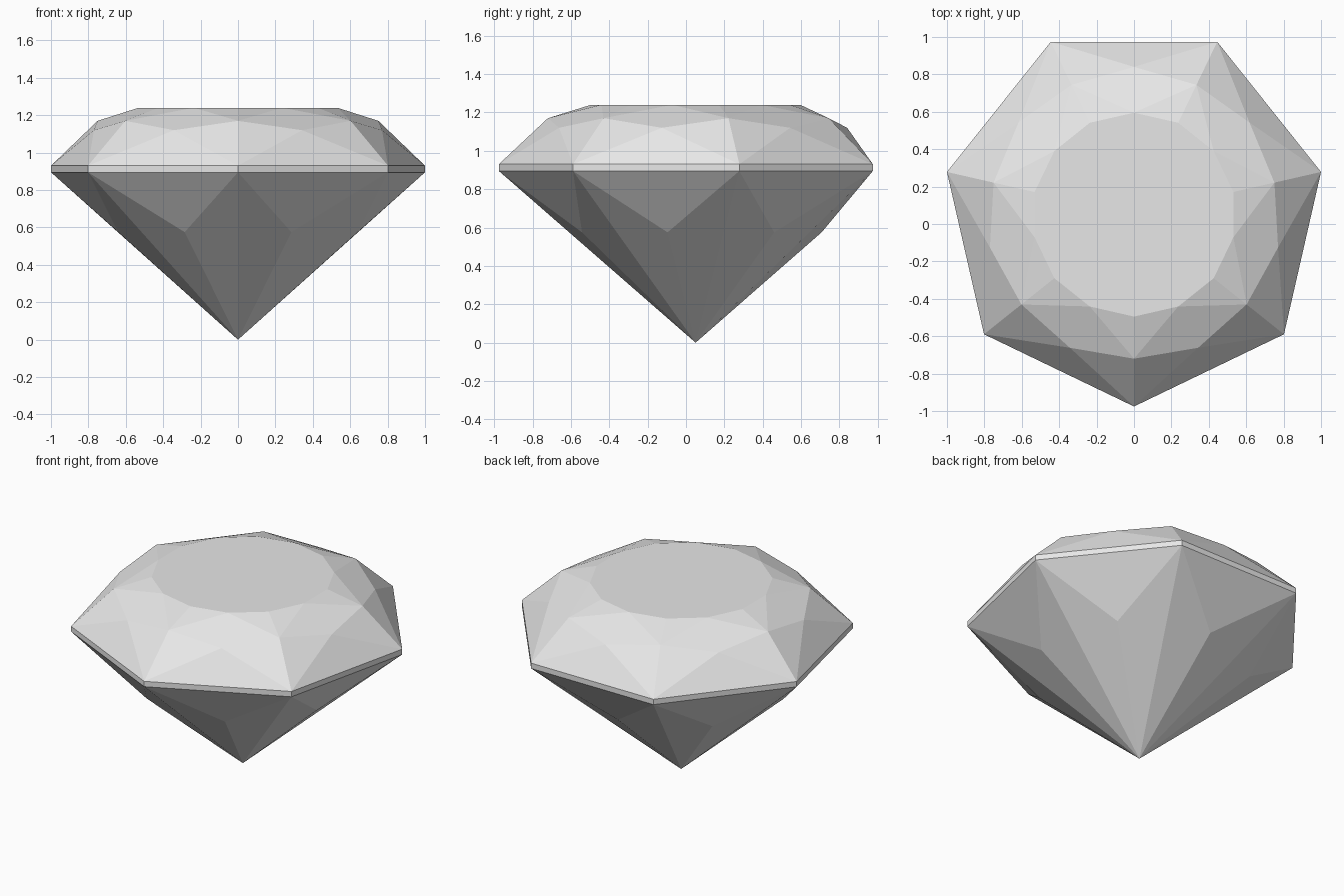
import bpy
import bmesh
from math import pi, sin, cos

SIDES = 7
CENTRE_Y = 0.05

cube = bpy.data.objects.get("Cube")
if cube:
    bpy.data.objects.remove(cube, do_unlink=True)

stone = bpy.data.materials.new("pale grey stone")
stone.use_nodes = True
colour = (0.8, 0.8, 0.8, 1)
stone.diffuse_color = colour
stone.node_tree.nodes["Principled BSDF"].inputs["Base Color"].default_value = colour

bm = bmesh.new()


def ring(radius, z, offset=0.0):
    """Seven points; offset 0.5 puts them over the middles of the sides."""
    angles = [-pi / 2 + 2 * pi * (i + offset) / SIDES for i in range(SIDES)]
    return [bm.verts.new((radius * cos(a), CENTRE_Y + radius * sin(a), z)) for a in angles]


# Rings from the bottom point up to the flat table
tip = bm.verts.new((0, CENTRE_Y, 0))
pavilion = ring(0.657, 0.575, 0.5)
girdle_low = ring(1.0257, 0.895)
girdle_top = ring(1.0257, 0.93)
crown_mid = ring(0.79, 1.12, 0.5)
crown_star = ring(0.77, 1.17)
table_corner = ring(0.545, 1.24)
table_mid = ring(0.545, 1.24, 0.5)

for i in range(SIDES):
    j = (i + 1) % SIDES
    facets = [
        # pavilion
        (tip, pavilion[i], girdle_low[i]),
        (tip, girdle_low[j], pavilion[i]),
        (pavilion[i], girdle_low[j], girdle_low[i]),
        # girdle band
        (girdle_low[i], girdle_low[j], girdle_top[j], girdle_top[i]),
        # crown
        (girdle_top[i], girdle_top[j], crown_mid[i]),
        (girdle_top[i], crown_mid[i], crown_star[i]),
        (girdle_top[j], crown_star[j], crown_mid[i]),
        (crown_star[i], crown_mid[i], crown_star[j], table_mid[i]),
        # bezel beside the table
        (crown_star[i], table_mid[i], table_corner[i]),
        (crown_star[j], table_corner[j], table_mid[i]),
    ]
    for facet in facets:
        bm.faces.new(facet)

# Flat table on top
bm.faces.new([v for pair in zip(table_corner, table_mid) for v in pair])
bmesh.ops.recalc_face_normals(bm, faces=bm.faces)

mesh = bpy.data.meshes.new("cut_gem")
bm.to_mesh(mesh)
bm.free()
mesh.materials.append(stone)
gem = bpy.data.objects.new("cut_gem", mesh)
bpy.context.collection.objects.link(gem)
